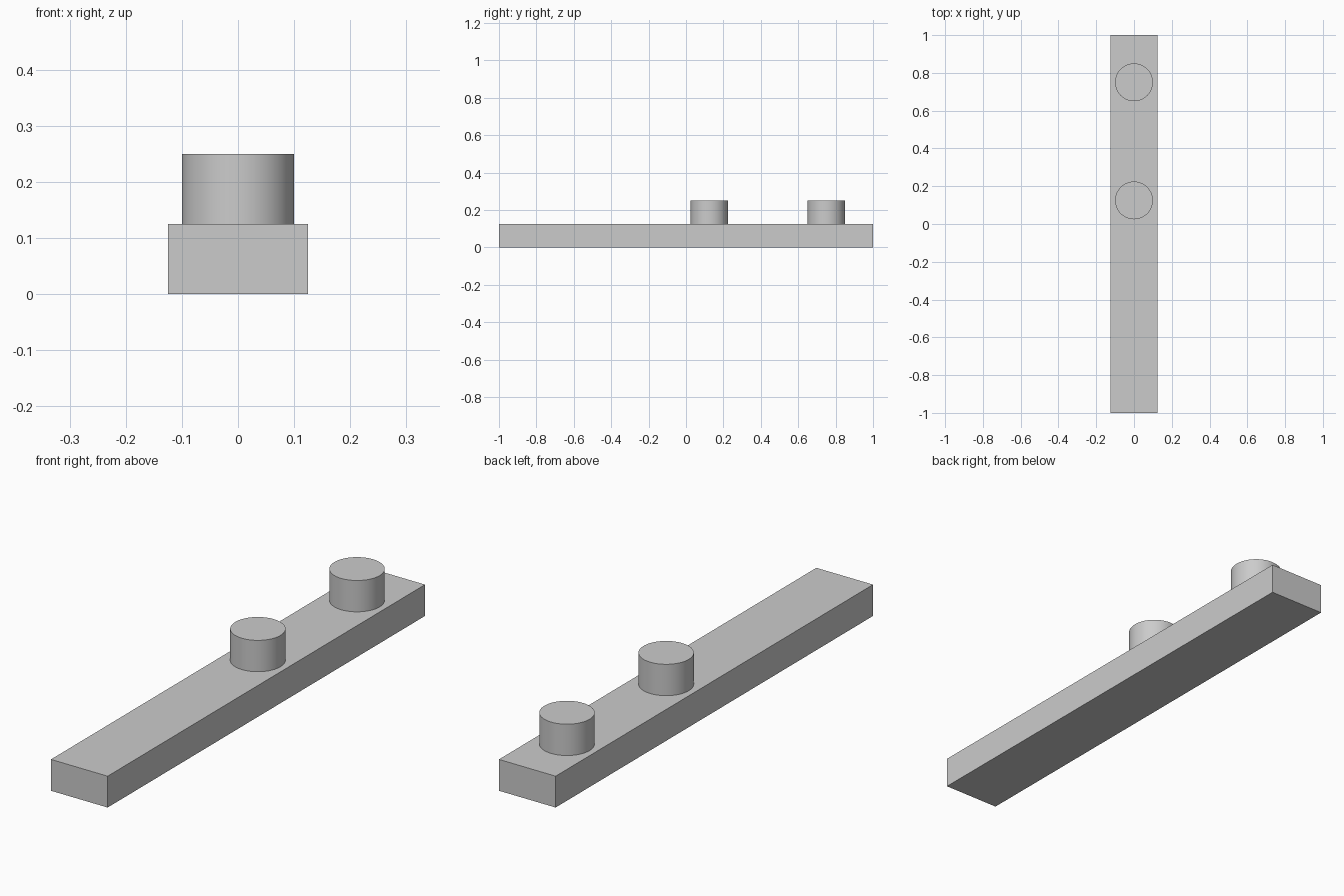
import bpy
import math

cube = bpy.data.objects.get("Cube")
if cube:
    bpy.data.objects.remove(cube, do_unlink=True)

# Single plain grey
grey = bpy.data.materials.new("plain_grey")
grey.use_nodes = True
colour = (0.6, 0.6, 0.6, 1)
grey.diffuse_color = colour
grey.node_tree.nodes["Principled BSDF"].inputs["Base Color"].default_value = colour

BAR_HEIGHT = 0.125
PEG_TOP = 0.25

# Flat bar
bpy.ops.mesh.primitive_cube_add(size=1, location=(0, 0, BAR_HEIGHT / 2))
bar = bpy.context.object
bar.name = "bar"
bar.scale = (0.25, 2, BAR_HEIGHT)
bpy.ops.object.transform_apply(location=False, rotation=False, scale=True)
bar.data.materials.append(grey)


# Round pegs standing on the bar
def add_peg(name, y):
    bpy.ops.mesh.primitive_cylinder_add(
        vertices=64, radius=0.1, depth=PEG_TOP - BAR_HEIGHT,
        location=(0, y, (PEG_TOP + BAR_HEIGHT) / 2))
    peg = bpy.context.object
    peg.name = name
    peg.data.materials.append(grey)
    bpy.ops.object.shade_smooth_by_angle(angle=math.radians(30))


add_peg("middle_peg", 0.125)
add_peg("back_peg", 0.75)
